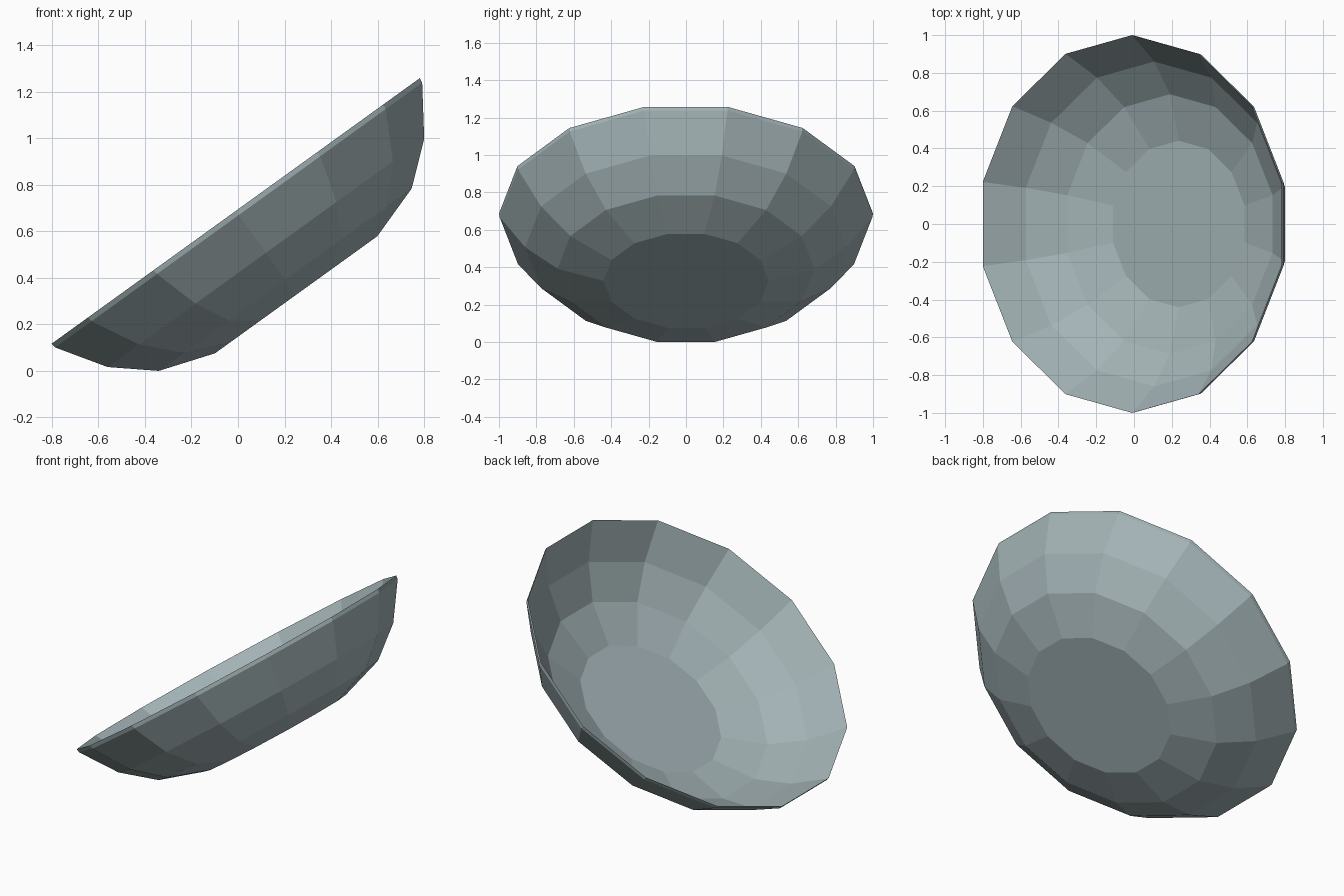
import bpy, bmesh, math
from mathutils import Matrix, Vector

if "Cube" in bpy.data.objects:
    bpy.data.objects.remove(bpy.data.objects["Cube"])

SIDES = 14
TILT = math.radians(35.8)
# bowl profile: radius and depth below the rim
PROFILE = [(1.0, 0.0), (0.86, 0.20), (0.687, 0.342), (0.441, 0.422)]
WALL = 0.022

mat = bpy.data.materials.new("grey blue")
mat.diffuse_color = (0.366, 0.451, 0.468, 1)
mat.use_nodes = True
mat.node_tree.nodes["Principled BSDF"].inputs["Base Color"].default_value = mat.diffuse_color

bm = bmesh.new()


def ring(r, d):
    # corners at +y and -y, flat sides at +x and -x
    return [bm.verts.new((r * math.sin(2 * math.pi * k / SIDES),
                          r * math.cos(2 * math.pi * k / SIDES), -d))
            for k in range(SIDES)]


# inner wall from floor to rim, then over the lip and down the outer wall
rings = [ring(r, d) for r, d in reversed(PROFILE)]
rings += [ring(r - (0.003 if d == 0 else 0), d + WALL) for r, d in PROFILE]
for a, b in zip(rings, rings[1:]):
    for i in range(SIDES):
        j = (i + 1) % SIDES
        bm.faces.new((a[i], a[j], b[j], b[i]))

# inner floor and underside
bm.faces.new(rings[0])
bm.faces.new(rings[-1])
bmesh.ops.recalc_face_normals(bm, faces=bm.faces)

# tip the bowl to one side and stand it on z = 0
bm.transform(Matrix.Rotation(-TILT, 4, 'Y'))
low = min(v.co.z for v in bm.verts)
bmesh.ops.translate(bm, verts=bm.verts, vec=Vector((-0.01, 0, -low)))

mesh = bpy.data.meshes.new("tilted_bowl")
bm.to_mesh(mesh)
bm.free()
mesh.materials.append(mat)
bowl = bpy.data.objects.new("tilted_bowl", mesh)
bpy.context.collection.objects.link(bowl)
